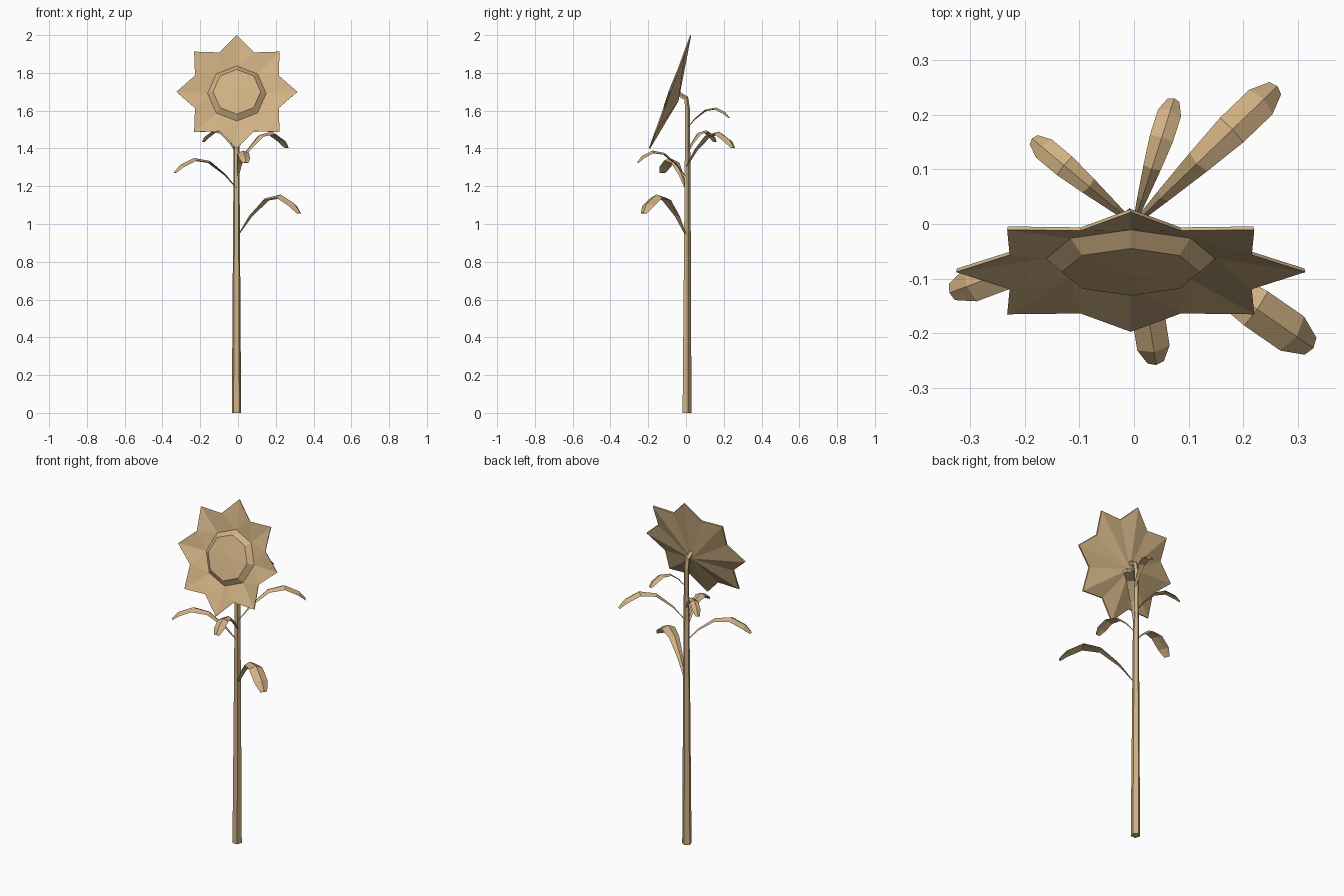
import bpy, bmesh, math
from mathutils import Vector, Matrix

cube = bpy.data.objects.get("Cube")
if cube:
    bpy.data.objects.remove(cube, do_unlink=True)

TAN = (0.63, 0.44, 0.23, 1)
tan = bpy.data.materials.new("tan")
tan.use_nodes = True
tan.diffuse_color = TAN
tan.node_tree.nodes["Principled BSDF"].inputs["Base Color"].default_value = TAN


def finish(name, bm, matrix=Matrix()):
    bmesh.ops.recalc_face_normals(bm, faces=bm.faces)
    mesh = bpy.data.meshes.new(name)
    bm.to_mesh(mesh)
    bm.free()
    mesh.materials.append(tan)
    obj = bpy.data.objects.new(name, mesh)
    obj.matrix_world = matrix
    bpy.context.collection.objects.link(obj)


def bridge(bm, a, b):
    n = len(a)
    for i in range(n):
        j = (i + 1) % n
        bm.faces.new((a[i], a[j], b[j], b[i]))


def fan(bm, ring, point):
    tip = bm.verts.new(point)
    for i in range(len(ring)):
        bm.faces.new((ring[i], ring[(i + 1) % len(ring)], tip))


# Stem: tapered five-sided tube that nods forward into the flower
bm = bmesh.new()
path = [(0.003, 0, 0.026, 0), (0.006, 1.0, 0.019, 0), (0.007, 1.61, 0.014, 0),
        (0.0, 1.665, 0.014, 40), (-0.035, 1.685, 0.014, 75)]
rings = []
for y, z, r, lean in path:
    turn = Matrix.Rotation(math.radians(lean), 3, 'X')
    ring = []
    for i in range(5):
        a = math.tau * (i + 0.25) / 5
        p = turn @ Vector((r * math.cos(a), r * math.sin(a), 0))
        ring.append(bm.verts.new(p + Vector((-0.008, y, z))))
    rings.append(ring)
for a, b in zip(rings, rings[1:]):
    bridge(bm, a, b)
bm.faces.new(rings[0])
bm.faces.new(rings[-1])
finish("stem", bm)

# Flower space: x right, y up along the petals, z out of the face
tilt = Matrix.Translation((-0.006, -0.088, 1.70)) @ Matrix.Rotation(math.radians(70), 4, 'X')


def circle(bm, n, radii, z):
    ring = []
    for i in range(n):
        a = math.tau * i / n
        r = radii[i % len(radii)]
        ring.append(bm.verts.new((r * math.sin(a), r * math.cos(a), z)))
    return ring


# Petals: eight-pointed star, dished in front and conical behind
bm = bmesh.new()
inner = circle(bm, 8, [0.155], -0.026)
star = circle(bm, 16, [0.32, 0.24], 0)
back = circle(bm, 16, [0.318, 0.238], -0.007)
for i in range(8):
    tip, valley, last = star[2 * i], star[2 * i + 1], star[2 * i - 1]
    bm.faces.new((inner[i], last, tip))
    bm.faces.new((inner[i], tip, valley))
    bm.faces.new((inner[i], valley, inner[(i + 1) % 8]))
bridge(bm, star, back)
fan(bm, back, (0, -0.03, -0.062))
bm.faces.new(inner)
finish("petals", bm, tilt)

# Seed disc: bevelled octagon with a shallow raised centre
bm = bmesh.new()
base = circle(bm, 8, [0.155], -0.026)
rim = circle(bm, 8, [0.126], 0.0)
bridge(bm, base, rim)
fan(bm, rim, (0, 0, 0.005))
bm.faces.new(base)
finish("seed_disc", bm, tilt)

# Leaves: shared arch (reach, height, half width), ridged along the middle
ARCH = [(0, 0, 0.12), (0.2, 0.5, 0.42), (0.45, 0.92, 0.75),
        (0.69, 1, 1), (0.9, 0.78, 1), (1, 0.57, 0.5)]


def leaf(name, end, z, rise, half):
    bm = bmesh.new()
    out = Vector((end[0], end[1], 0))
    side = Vector((-out.y, out.x, 0)).normalized()
    points = [out * t + Vector((0, 0, z + rise * h)) for t, h, w in ARCH]
    rings = []
    for i, p in enumerate(points):
        along = points[min(i + 1, 5)] - points[max(i - 1, 0)]
        up = along.cross(side).normalized()
        if up.z < 0:
            up = -up
        w = half * ARCH[i][2]
        shape = (p + up * w * 0.3, p + side * w - up * w * 0.15,
                 p - up * w * 0.05, p - side * w - up * w * 0.15)
        rings.append([bm.verts.new(v) for v in shape])
    for a, b in zip(rings, rings[1:]):
        bridge(bm, a, b)
    bm.faces.new(rings[0])
    bm.faces.new(rings[-1])
    finish(name, bm)


leaf("leaf_low_left", (0.325, -0.225), 0.94, 0.205, 0.038)
leaf("leaf_right", (-0.335, -0.125), 1.18, 0.16, 0.032)
leaf("leaf_front", (0.04, -0.255), 1.25, 0.13, 0.03)
leaf("leaf_back_left", (0.26, 0.25), 1.30, 0.18, 0.031)
leaf("leaf_back_right", (-0.185, 0.155), 1.36, 0.13, 0.022)
leaf("leaf_back", (0.073, 0.228), 1.50, 0.11, 0.022)
